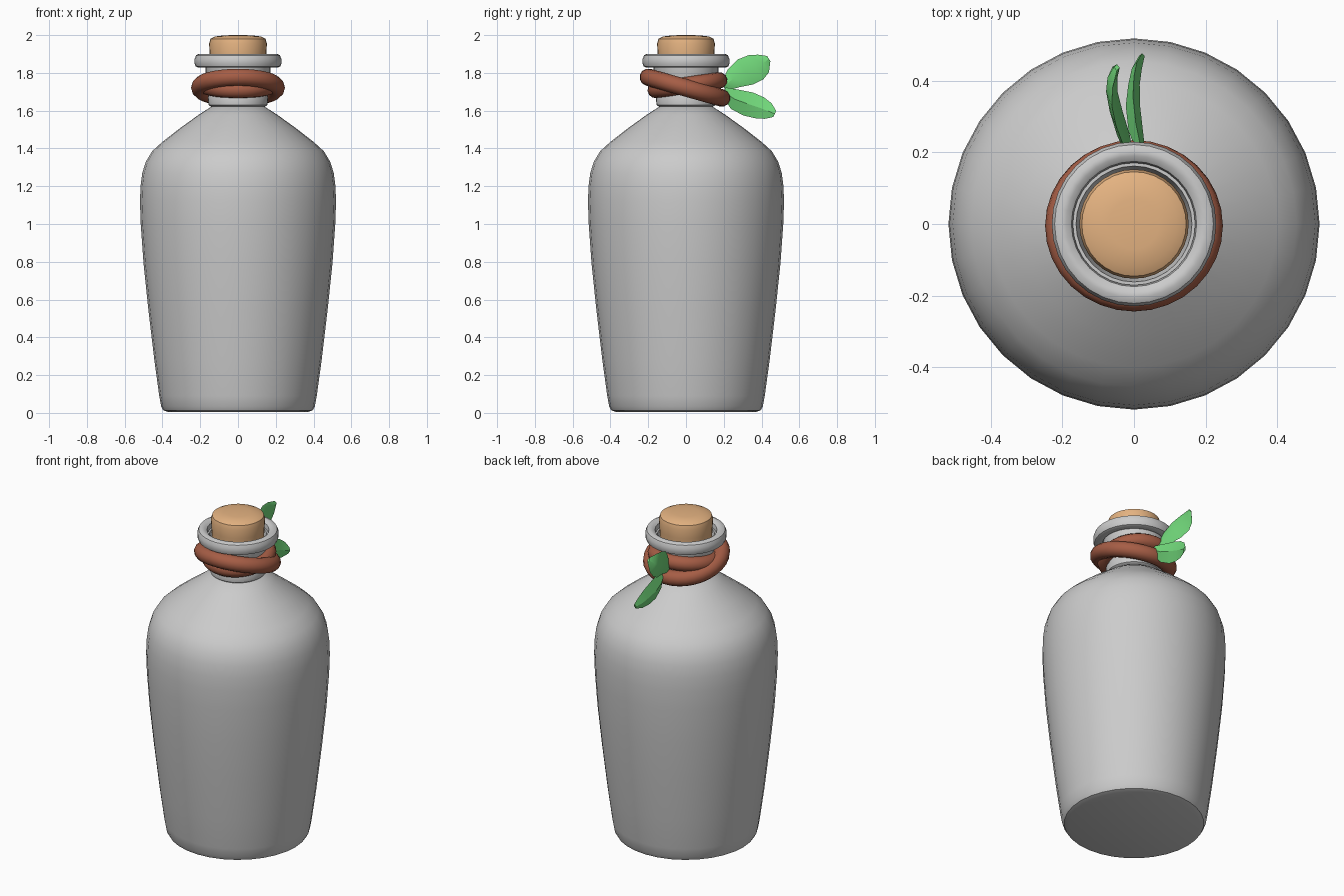
import bpy, bmesh
from math import radians, cos, sin, atan2, pi, hypot
from mathutils import Vector

if "Cube" in bpy.data.objects:
    bpy.data.objects.remove(bpy.data.objects["Cube"])


def material(name, rgb):
    m = bpy.data.materials.new(name)
    m.diffuse_color = (*rgb, 1)
    m.use_nodes = True
    m.node_tree.nodes["Principled BSDF"].inputs["Base Color"].default_value = m.diffuse_color
    return m


CORK = material("cork_tan", (0.78, 0.45, 0.22))
TWINE = material("vine_brown", (0.38, 0.11, 0.06))
LEAF = material("leaf_green", (0.17, 0.70, 0.20))


def finish(obj, mat=None, angle=40):
    if mat:
        obj.data.materials.append(mat)
    bpy.ops.object.select_all(action='DESELECT')
    obj.select_set(True)
    bpy.context.view_layer.objects.active = obj
    bpy.ops.object.shade_smooth_by_angle(angle=radians(angle))
    return obj


def from_bmesh(name, bm, mat=None, angle=40):
    bmesh.ops.recalc_face_normals(bm, faces=bm.faces)
    me = bpy.data.meshes.new(name)
    bm.to_mesh(me)
    bm.free()
    obj = bpy.data.objects.new(name, me)
    bpy.context.collection.objects.link(obj)
    return finish(obj, mat, angle)


def lathe(name, profile, mat=None, sides=32):
    """Revolve (radius, z) points around z; radius 0 closes the end."""
    bm = bmesh.new()
    vs = [bm.verts.new((r, 0, z)) for r, z in profile]
    es = [bm.edges.new(p) for p in zip(vs, vs[1:])]
    bmesh.ops.spin(bm, geom=vs + es, cent=(0, 0, 0), axis=(0, 0, 1),
                   angle=2 * pi, steps=sides, use_duplicate=False)
    bmesh.ops.remove_doubles(bm, verts=bm.verts, dist=1e-4)
    return from_bmesh(name, bm, mat)


def ring(name, front, back, minor, mat):
    """Tilted torus through (y, z) tube centres at the front and back."""
    dy, dz = back[0] - front[0], back[1] - front[1]
    bpy.ops.mesh.primitive_torus_add(
        major_segments=32, minor_segments=12,
        major_radius=hypot(dy, dz) / 2, minor_radius=minor,
        location=(0, (front[0] + back[0]) / 2, (front[1] + back[1]) / 2),
        rotation=(atan2(dz, dy), 0, 0))
    obj = bpy.context.object
    obj.name = name
    return finish(obj, mat, 60)


def leaf(name, stations):
    """Thin diamond-section blade along (x, y, z, half width, half thickness)."""
    bm = bmesh.new()
    a, b = Vector(stations[0][:3]), Vector(stations[-1][:3])
    d = b - a
    side = Vector((0, -d.z, d.y)).normalized()
    rows = []
    for x, y, z, w, t in stations:
        c, n = Vector((x, y, z)), Vector((t, 0, 0))
        rows.append([bm.verts.new(p) for p in
                     (c + side * w, c + n, c - side * w, c - n)])
    for r, s in zip(rows, rows[1:]):
        for i in range(4):
            j = (i + 1) % 4
            bm.faces.new((r[i], r[j], s[j], s[i]))
    bm.faces.new(rows[0])
    bm.faces.new(rows[-1])
    return from_bmesh(name, bm, LEAF, 30)


# Bottle body: tapered belly, rounded shoulder, sloping to the neck
lathe("bottle_body", [
    (0, 0.005), (0.37, 0.005), (0.395, 0.013), (0.407, 0.035), (0.417, 0.09),
    (0.443, 0.28), (0.475, 0.55), (0.50, 0.79), (0.515, 1.0), (0.519, 1.12),
    (0.516, 1.2), (0.507, 1.27), (0.488, 1.33), (0.455, 1.385), (0.40, 1.435),
    (0.31, 1.505), (0.21, 1.577), (0.12, 1.635), (0, 1.635)])

# Hollow neck with a collar at its foot
lathe("bottle_neck", [
    (0, 1.622), (0.145, 1.622), (0.156, 1.63), (0.16, 1.67), (0.15, 1.69),
    (0.15, 1.74), (0.172, 1.80), (0.172, 1.86), (0.162, 1.86), (0.155, 1.82),
    (0.14, 1.74), (0, 1.74)])

# Rounded lip
lathe("bottle_lip", [
    (0.171, 1.848), (0.18, 1.832), (0.21, 1.828), (0.224, 1.834),
    (0.23, 1.85), (0.23, 1.874), (0.222, 1.893), (0.206, 1.901),
    (0.19, 1.899), (0.175, 1.888), (0.171, 1.87), (0.171, 1.848)])

# Cork stopper
lathe("cork", [
    (0, 1.70), (0.14, 1.70), (0.15, 1.90), (0.153, 1.955), (0.146, 1.98),
    (0.12, 1.993), (0.07, 1.999), (0, 2.0)], CORK)

# Vine wound twice around the neck
ring("vine_outer", (-0.2, 1.777), (0.19, 1.667), 0.046, TWINE)
ring("vine_inner", (-0.16, 1.71), (0.175, 1.76), 0.044, TWINE)

# Two leaves at the back
leaf("leaf_upper", [
    (-0.015, 0.20, 1.725, 0.025, 0.012), (-0.03, 0.25, 1.77, 0.055, 0.018),
    (-0.05, 0.315, 1.805, 0.078, 0.018), (-0.062, 0.37, 1.83, 0.075, 0.016),
    (-0.06, 0.41, 1.85, 0.055, 0.014), (-0.048, 0.438, 1.876, 0.016, 0.008)])
leaf("leaf_lower", [
    (0.02, 0.20, 1.70, 0.025, 0.012), (0.005, 0.26, 1.66, 0.055, 0.02),
    (-0.003, 0.33, 1.635, 0.066, 0.02), (0.0, 0.39, 1.615, 0.06, 0.016),
    (0.008, 0.435, 1.598, 0.045, 0.014), (0.022, 0.47, 1.583, 0.018, 0.008)])
